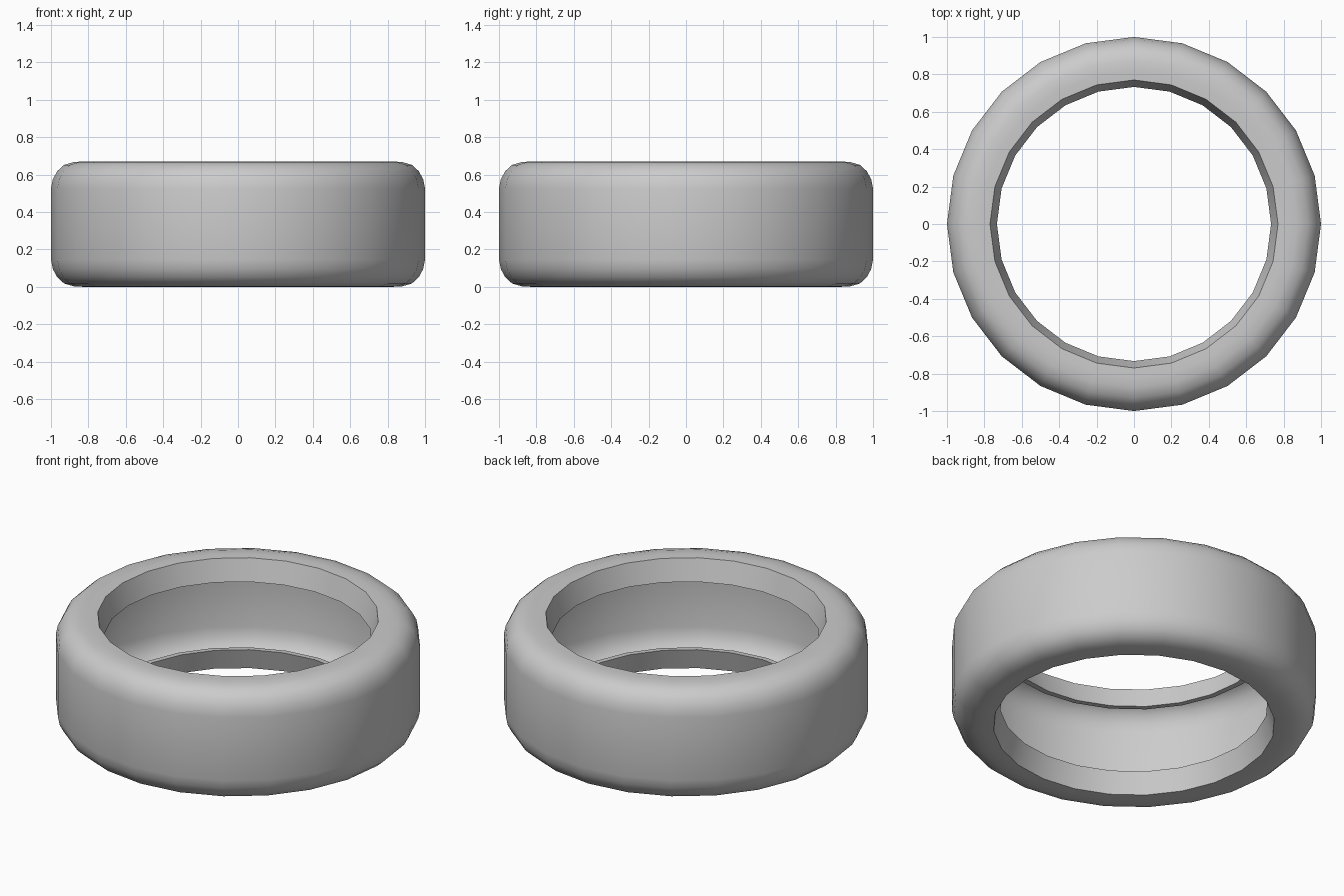
import bpy, bmesh, math

if "Cube" in bpy.data.objects:
    bpy.data.objects.remove(bpy.data.objects["Cube"])

SIDES = 24
HEIGHT = 0.67

# Upper half of the tyre cross-section (radius, z): hidden ledge, bead lip, shoulder
upper = [(0.77, 0.543), (0.733, 0.54), (0.77, 0.668), (0.82, HEIGHT), (0.875, 0.668),
         (0.93, 0.652), (0.967, 0.618), (0.99, 0.575), (1.0, 0.525)]
# Mirror for the lower half
profile = upper + [(r, HEIGHT - z) for r, z in reversed(upper)]


def lathe(name, points):
    """Revolve a profile around z into a smooth shaded object."""
    bm = bmesh.new()
    rings = []
    for r, z in points:
        rings.append([bm.verts.new((r * math.cos(2 * math.pi * i / SIDES),
                                    r * math.sin(2 * math.pi * i / SIDES), z))
                      for i in range(SIDES)])
    for a, b in zip(rings, rings[1:]):
        for i in range(SIDES):
            j = (i + 1) % SIDES
            bm.faces.new((a[j], a[i], b[i], b[j]))
    mesh = bpy.data.meshes.new(name)
    bm.to_mesh(mesh)
    bm.free()
    obj = bpy.data.objects.new(name, mesh)
    bpy.context.collection.objects.link(obj)
    bpy.ops.object.select_all(action='DESELECT')
    obj.select_set(True)
    bpy.context.view_layer.objects.active = obj
    bpy.ops.object.shade_smooth_by_angle(angle=math.radians(35))
    return obj


# Hollow tyre with an open centre
tyre = lathe("tyre", profile)
# Outward facing normals
bm = bmesh.new()
bm.from_mesh(tyre.data)
outer = max(bm.faces, key=lambda f: f.calc_center_median().xy.length)
if outer.normal.xy.dot(outer.calc_center_median().xy) < 0:
    bmesh.ops.reverse_faces(bm, faces=bm.faces[:])
bm.to_mesh(tyre.data)
bm.free()
